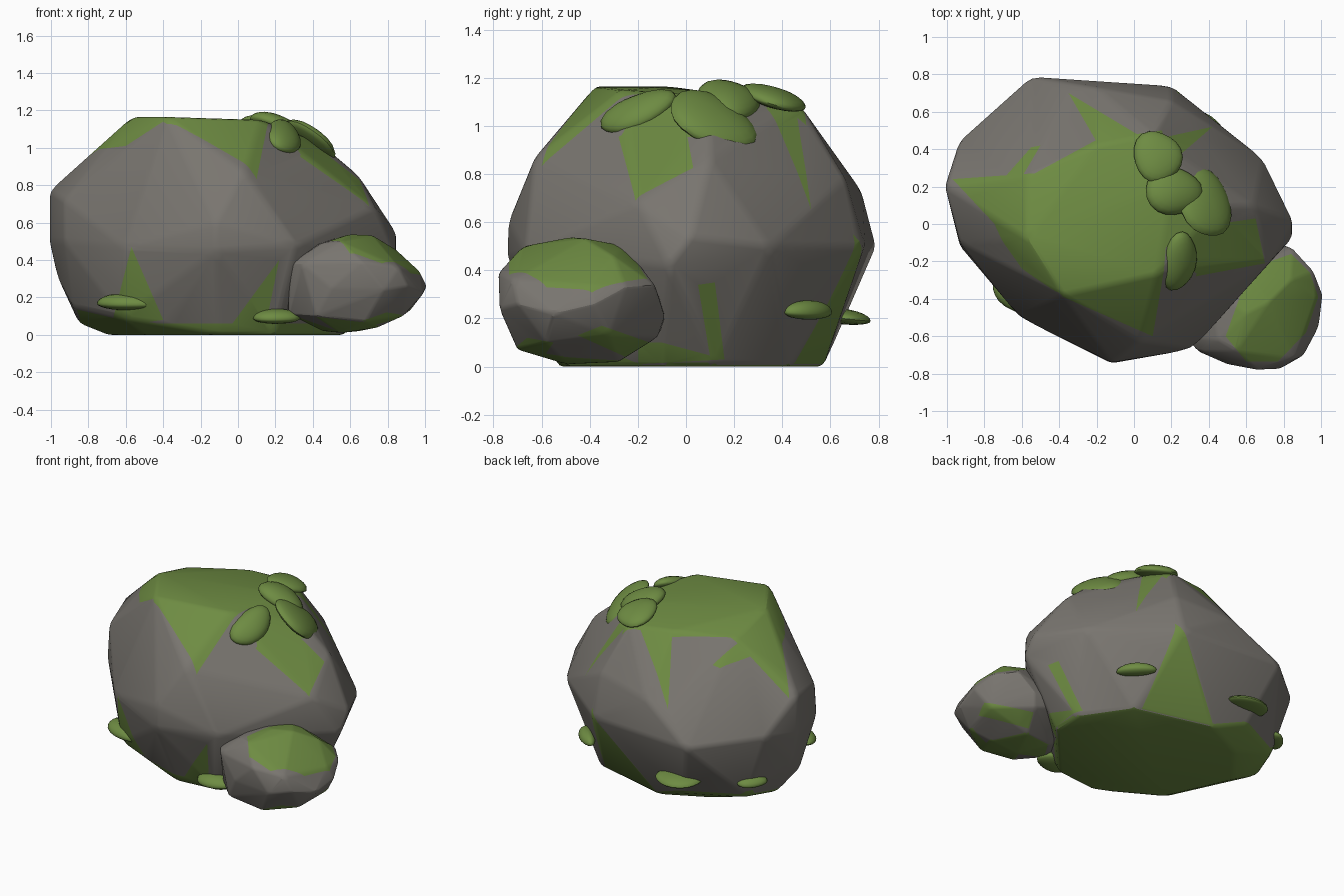
import bpy, bmesh, math
from mathutils import Vector, Matrix

if "Cube" in bpy.data.objects:
    bpy.data.objects.remove(bpy.data.objects["Cube"])


def material(name, rgb):
    m = bpy.data.materials.new(name)
    m.diffuse_color = (*rgb, 1)
    m.use_nodes = True
    m.node_tree.nodes["Principled BSDF"].inputs["Base Color"].default_value = m.diffuse_color
    return m


STONE = material("stone_grey", (0.19, 0.178, 0.16))
MOSS = material("moss_green", (0.155, 0.26, 0.055))


def finish(bm, name, mats, angle):
    me = bpy.data.meshes.new(name)
    bm.to_mesh(me)
    bm.free()
    for m in mats:
        me.materials.append(m)
    ob = bpy.data.objects.new(name, me)
    bpy.context.collection.objects.link(ob)
    bpy.ops.object.select_all(action='DESELECT')
    ob.select_set(True)
    bpy.context.view_layer.objects.active = ob
    bpy.ops.object.shade_smooth_by_angle(angle=math.radians(angle))
    return ob


def boulder(points, soft):
    """Convex stone around a few corners, with softened edges."""
    bm = bmesh.new()
    for p in points:
        bm.verts.new(p)
    bmesh.ops.convex_hull(bm, input=bm.verts[:])
    loose = [v for v in bm.verts if not v.link_faces]
    bmesh.ops.delete(bm, geom=loose, context='VERTS')
    bmesh.ops.dissolve_limit(bm, angle_limit=math.radians(6), verts=bm.verts[:], edges=bm.edges[:])
    bmesh.ops.bevel(bm, geom=bm.edges[:], offset=soft, segments=2, profile=0.5,
                    affect='EDGES', clamp_overlap=True)
    bmesh.ops.triangulate(bm, faces=bm.faces[:])
    bmesh.ops.recalc_face_normals(bm, faces=bm.faces[:])
    return bm


def paint(bm, axis, sign, poly):
    """Cut a convex outline into faces that look along an axis and colour it as moss."""
    u, v = [i for i in range(3) if i != axis]
    cx = sum(p[0] for p in poly) / len(poly)
    cy = sum(p[1] for p in poly) / len(poly)
    planes = []
    for a, b in zip(poly, poly[1:] + poly[:1]):
        n = Vector((b[1] - a[1], a[0] - b[0]))
        if n.x * (cx - a[0]) + n.y * (cy - a[1]) > 0:
            n = -n
        planes.append((a, n.normalized()))
    for a, n in planes:
        bm.normal_update()
        faces = [f for f in bm.faces if f.normal[axis] * sign > 0.08]
        edges = {e for f in faces for e in f.edges}
        verts = {w for f in faces for w in f.verts}
        co, no = Vector(), Vector()
        co[u], co[v], no[u], no[v] = a[0], a[1], n.x, n.y
        bmesh.ops.bisect_plane(bm, geom=faces + list(edges) + list(verts),
                               dist=1e-4, plane_co=co, plane_no=no)
    bm.normal_update()
    for f in bm.faces:
        c = f.calc_center_median()
        if f.normal[axis] * sign > 0.08 and all(
                (c[u] - a[0]) * n.x + (c[v] - a[1]) * n.y < 1e-5 for a, n in planes):
            f.material_index = 1
    # clean flat leftovers of the cuts
    bmesh.ops.dissolve_limit(bm, angle_limit=0.004, verts=bm.verts[:], edges=bm.edges[:],
                             delimit={'MATERIAL'})


def moss_underside(bm, limit, back_limit=-1):
    """Moss on faces that look down, with a looser limit on the back left."""
    bm.normal_update()
    for f in bm.faces:
        c, n = f.calc_center_median(), f.normal
        if n.z < limit or (n.z < back_limit and c.z < .15 and c.y > .2 and c.x < -.15):
            f.material_index = 1


# Main boulder
main = boulder([
    (-.70, .15, 0), (-.5, -.3, 0), (-.1, -.53, 0), (.2, -.5, 0), (.56, -.1, 0), (.57, .12, 0),
    (.36, .43, 0), (-.18, .57, 0), (-.48, .42, 0),
    (-.85, .2, .06), (-.88, .0, .15), (-.97, .2, .32), (-.62, -.40, .09), (-.78, .43, .09),
    (-.42, .61, .09),
    (-1.01, .2, .77), (-1.01, .2, .5), (-.93, .45, .55), (-.55, .79, .5), (.2, .74, .5),
    (.69, .35, .5), (.85, .02, .54), (.85, -.07, .42), (.31, -.67, .48), (-.12, -.745, .45),
    (-.12, -.74, .6), (-.61, -.5, .47), (-.93, -.12, .5), (-.93, -.1, .72), (.03, -.63, .87),
    (-.57, -.08, 1.165), (-.38, -.38, 1.165), (.12, -.27, 1.15), (-.05, .12, 1.15),
    (-.57, .26, 1.08), (.2, .2, 1.12), (-.2, .42, 1.10),
    (.1, .48, 1.08), (-.2, .73, .73), (.2, .66, .78), (.45, .1, 1.02), (.64, .1, .86),
    (.73, -.2, .68)], 0.022)
TOP = [
    [(-.97, .24), (-.38, -.39), (.1, -.6), (.16, -.25), (.2, .25), (-.55, .27)],
    [(-.55, .26), (.2, .2), (.15, .5), (-.2, .45)],
    [(-.2, .44), (.05, .46), (-.35, .7)],
    [(.1, .45), (.2, .33), (.42, .52)],
    [(-.70, .24), (-.6, .25), (-.5, .42), (-.55, .41)],
    [(.33, -.28), (.7, -.21), (.65, .03), (.45, .0)],
    [(.15, .3), (.15, -.1), (.34, -.27), (.5, .03), (.4, .2)]]
for poly in TOP:
    paint(main, 2, 1, poly)
for poly in ([(-.57, .47), (-.68, .04), (-.4, .08)], [(.22, .4), (-.03, .06), (.15, .06)],
             [(-.66, .0), (.5, .0), (.4, .06), (-.6, .06)],
             [(-.84, .98), (-.6, 1.01), (-.37, 1.16), (-.6, 1.18)]):
    paint(main, 1, -1, poly)
paint(main, 1, 1, [(.24, .55), (.31, .01), (-.18, .01)])
paint(main, 0, 1, [(.05, .34), (.12, .35), (.16, .03), (.1, .04)])
paint(main, 0, 1, [(-.2, .01), (.16, .03), (-.1, .1), (-.2, .1)])
moss_underside(main, -0.75, -0.35)
finish(main, "main_boulder", [STONE, MOSS], 24)

# Small boulder leaning on the main one
small = boulder([
    (.55, -.5, .01), (.45, -.3, .02), (.65, -.28, .02), (.75, -.52, .04),
    (.27, -.55, .11), (.25, -.3, .2), (.42, -.7, .1), (.68, -.70, .07), (.88, -.58, .1),
    (.92, -.32, .13), (.72, -.12, .12), (.45, -.08, .2), (.75, -.09, .21),
    (1.01, -.38, .26), (.99, -.55, .22), (.91, -.70, .26), (.78, -.775, .24), (.5, -.75, .25),
    (.96, -.25, .33), (.85, -.13, .34), (.28, -.6, .38), (.34, -.68, .38), (.66, -.78, .39),
    (.86, -.72, .36), (.97, -.4, .34),
    (.45, -.62, .49), (.55, -.68, .5), (.6, -.48, .538), (.72, -.42, .533), (.84, -.3, .46),
    (.6, -.25, .5), (.4, -.35, .48)], 0.012)
paint(small, 2, 1, [(.62, -.24), (.84, -.16), (.94, -.26), (.985, -.39), (.92, -.58),
                    (.77, -.735), (.6, -.735), (.49, -.6)])
paint(small, 0, 1, [(-.72, .07), (-.66, .12), (-.55, .1), (-.6, .03)])
paint(small, 0, 1, [(-.45, .13), (-.35, .17), (-.15, .1), (-.25, .04)])
moss_underside(small, -0.93)
finish(small, "small_boulder", [STONE, MOSS], 20)


def moss_pad(name, loc, size, normal, roll):
    """Domed leaf-like cushion with a thin rim."""
    bm = bmesh.new()
    bmesh.ops.create_uvsphere(bm, u_segments=20, v_segments=12, radius=1)
    for v in bm.verts:
        a = math.atan2(v.co.y, v.co.x)
        w = 1 + .05 * math.sin(3 * a + loc[0] * 9) + .03 * math.sin(2 * a + loc[1] * 7)
        v.co.x *= w
        v.co.y *= w
        if v.co.z < 0:
            v.co.z *= .6
    rot = Vector((0, 0, 1)).rotation_difference(Vector(normal)).to_matrix().to_4x4()
    bm.transform(Matrix.Translation(loc) @ rot @ Matrix.Rotation(math.radians(roll), 4, 'Z')
                 @ Matrix.Diagonal((*size, 1)))
    finish(bm, name, [MOSS], 50)


# Moss cushions on the crown
moss_pad("crown_moss_back", (.125, .36, 1.11), (.13, .145, .05), (.15, .3, 1), 0)
moss_pad("crown_moss_middle", (.21, .175, 1.1), (.16, .135, .07), (.4, .25, 1), 0)
moss_pad("crown_moss_right", (.38, .11, 1.02), (.16, .2, .06), (.75, .5, 1), 0)
moss_pad("crown_moss_front", (.24, -.2, 1.055), (.105, .165, .06), (.65, -.5, 1), 0)

# Moss shelves around the foot
moss_pad("shelf_moss_front_left", (-.605, -.385, .165), (.17, .085, .055), (0, -.05, 1), -22)
moss_pad("shelf_moss_front", (.2, -.54, .09), (.125, .09, .05), (0, -.1, 1), 0)
moss_pad("shelf_moss_right", (.41, .51, .225), (.13, .05, .05), (.05, .05, 1), -45)
moss_pad("shelf_moss_back", (-.4, .65, .2), (.16, .11, .04), (0, .1, 1), 15)
moss_pad("shelf_moss_back_left", (-.80, .42, .2), (.1, .07, .04), (-.1, .1, 1), 50)
